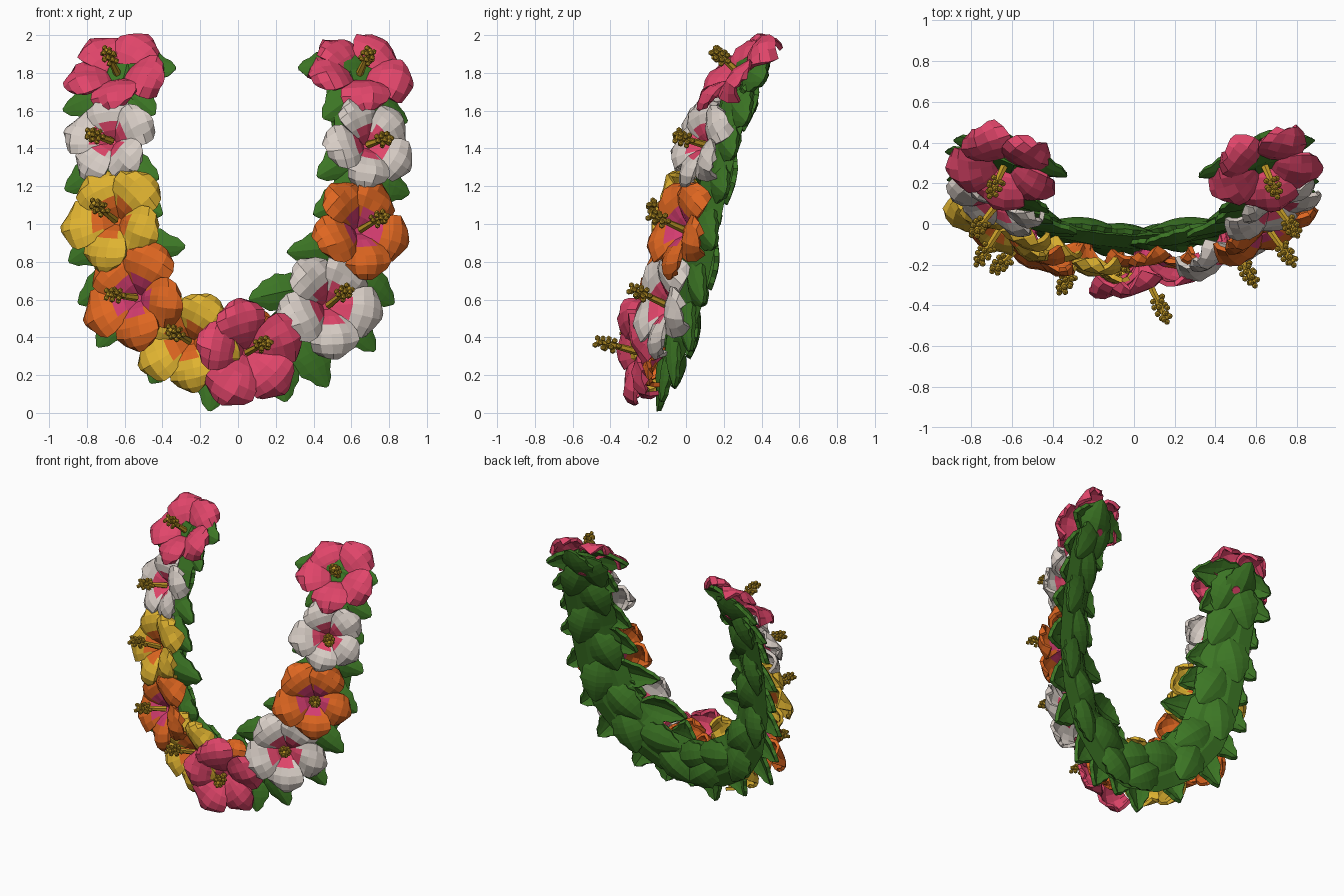
import bpy, bmesh, math, random
from mathutils import Vector, Matrix

if "Cube" in bpy.data.objects:
    bpy.data.objects.remove(bpy.data.objects["Cube"])

random.seed(4)


def mat(name, rgb):
    m = bpy.data.materials.new(name)
    m.diffuse_color = (*rgb, 1)
    m.use_nodes = True
    m.node_tree.nodes["Principled BSDF"].inputs["Base Color"].default_value = m.diffuse_color
    return m


PINK = mat("pink", (0.75, 0.06, 0.145))
WHITE = mat("white", (0.68, 0.61, 0.56))
YELLOW = mat("yellow", (0.74, 0.45, 0.03))
ORANGE = mat("orange", (0.74, 0.135, 0.015))
MAGENTA = mat("magenta", (0.65, 0.045, 0.16))
GOLD = mat("gold", (0.54, 0.32, 0.02))
GREEN = mat("leaf green", (0.045, 0.18, 0.018))


def finish(bm, name, mats, thick=0):
    me = bpy.data.meshes.new(name)
    bmesh.ops.recalc_face_normals(bm, faces=bm.faces)
    bm.to_mesh(me)
    bm.free()
    ob = bpy.data.objects.new(name, me)
    bpy.context.collection.objects.link(ob)
    for m in mats:
        me.materials.append(m)
    if thick:
        s = ob.modifiers.new("thickness", "SOLIDIFY")
        s.thickness, s.offset = thick, 0
    return ob


def grid(bm, rows, rule=None):
    """Skin rows of points; rule(i, j) gives the material index."""
    vs = [[bm.verts.new(p) for p in r] for r in rows]
    for i in range(len(vs) - 1):
        for j in range(len(vs[0]) - 1):
            f = bm.faces.new((vs[i][j], vs[i][j + 1], vs[i + 1][j + 1], vs[i + 1][j]))
            if rule:
                f.material_index = rule(i, j)


# Spine of the garland: right half mirrored to the left
HALF = [(0, -.09, .30), (.2, -.07, .33), (.42, -.02, .47), (.57, .04, .68), (.65, .09, .95),
        (.67, .15, 1.25), (.67, .23, 1.55), (.64, .30, 1.75), (.62, .34, 1.83)]
CTRL = [Vector((-x, y, z)) for x, y, z in HALF[:0:-1]] + [Vector(p) for p in HALF]
SPINE = [a.lerp(b, k / 4) for a, b in zip(CTRL, CTRL[1:]) for k in range(4)] + [CTRL[-1]]


def frame(i):
    """Tangent, sideways and front-facing directions on the spine."""
    t = (SPINE[min(i + 2, len(SPINE) - 1)] - SPINE[max(i - 2, 0)]).normalized()
    p = SPINE[i]
    n = Vector((0.6 * p.x, -0.9, 0.1))
    n = (n - t * n.dot(t)).normalized()
    return t, t.cross(n), n


# Green backing strip with a lens-shaped section
bm = bmesh.new()
rows = []
for i in range(0, len(SPINE), 2):
    t, s, n = frame(i)
    w = 0.17 if 4 < i < len(SPINE) - 5 else 0.11
    rows.append([SPINE[i] + s * w * a + n * b for a, b in
                 ((-1, -.01), (-.45, .04), (.45, .04), (1, -.01), (.45, -.045), (-.45, -.045), (-1, -.01))])
grid(bm, rows)
bmesh.ops.remove_doubles(bm, verts=bm.verts, dist=1e-5)
bmesh.ops.holes_fill(bm, edges=bm.edges)
finish(bm, "backing_strip", [GREEN])


# Leaf: folded ovate blade with a toothed edge
LEAF = [(0, .12), (.12, .55), (.26, .88), (.36, .84), (.5, 1.0), (.6, .82), (.72, .76), (.82, .48), (.91, .36), (1, .02)]


def leaf(name, base, tip, n, width):
    d = tip - base
    s = d.cross(n).normalized()
    n = s.cross(d).normalized()
    bm = bmesh.new()
    rows = []
    for v, w in LEAF:
        c = base + d * v + n * 0.035 * math.sin(math.pi * v)
        rows.append([c + s * u * w * width - n * 0.035 * abs(u) * w * (1.3 if abs(u) == 1 else 1)
                     for u in (-1, -.5, 0, .5, 1)])
    grid(bm, rows)
    finish(bm, name, [GREEN], 0.026)


# Leaf tips (x, z) as seen from the front
TIPS = [(-.33, 1.82), (-.92, 1.60), (-.44, 1.58), (-.91, 1.18), (-.42, 1.24), (-.89, .80), (-.28, .88),
        (-.88, 1.40), (-.87, 1.00), (-.74, .35), (-.46, .16), (-.15, .01), (-.84, .58), (-.30, .62),
        (.25, .06), (.47, .14), (.72, .33), (.82, .58), (.89, .88), (.90, 1.16), (.89, 1.54), (.87, 1.36),
        (.32, 1.82), (.45, 1.56), (.42, 1.25), (.26, .85), (.06, .58), (.05, .07), (.88, 1.76),
        (.40, 1.05), (.36, .72), (-.88, 1.76), (-.40, 1.05)]
for k, (x, z) in enumerate(TIPS):
    up = 0.12 if z > 0.3 else 0.0
    i = min(range(len(SPINE)), key=lambda q: (SPINE[q].x - x) ** 2 + (SPINE[q].z - z - up) ** 2)
    p = SPINE[i]
    t, s, n = frame(i)
    tip = Vector((x, p.y + 0.36 * (abs(x) - abs(p.x)) + 0.3 * min(0, z - p.z) + 0.01, z))
    base = p - (tip - p) * 0.3 + n * random.uniform(-.02, .03)
    leaf(f"side_leaf_{k + 1}", base, tip, n, 0.115)
leaf("inner_leaf", Vector((.38, -.01, .67)), Vector((.06, -.09, .60)), Vector((.25, -1, .1)), 0.10)

# Overlapping leaves down the back of both arms
for k, i in enumerate(range(2, len(SPINE) - 2, 3)):
    t, s, n = frame(i)
    side = 1 if k % 2 else -1
    down = t if SPINE[i].x < 0 else -t
    a = SPINE[i] - n * 0.035 - down * 0.10
    leaf(f"back_leaf_{k + 1}", a, a + down * 0.30 + s * side * 0.12 - n * 0.01, -n, 0.12)
# Upright leaves closing the two top ends
for x in (-1, 1):
    leaf("top_leaf", Vector((x * .64, .28, 1.64)), Vector((x * .67, .45, 1.92)), Vector((0, .7, -.6)), 0.13)

# Petal outline: distance along, half width, height (funnel, cup, then curling rim)
PETAL = [(.02, .04, -.30), (.10, .11, -.12), (.24, .22, .05), (.40, .34, .16), (.58, .43, .23),
         (.76, .45, .24), (.91, .36, .18), (1, .19, .10)]


def flower(name, colour, core, centre, normal, tip, R, phase):
    c, tip = Vector(centre), Vector(tip)
    n = Vector(normal).normalized()
    ex = Vector((0, 0, 1)).cross(n)
    ex = (ex if ex.x > 0 else -ex).normalized()
    ey = n.cross(ex).normalized()
    if ey.z < 0:
        ey = -ey
    # five petals
    bm = bmesh.new()
    for k in range(5):
        a = math.radians(phase + 72 * k + random.uniform(-5, 5))
        d = ex * math.cos(a) + ey * math.sin(a)
        s = -ex * math.sin(a) + ey * math.cos(a)
        L = R * random.uniform(.97, 1.07)
        rows = []
        for i, (v, w, h) in enumerate(PETAL):
            row = []
            for u in (-1, -.62, -.22, .22, .62, 1):
                rip = .035 * math.sin(5 * u + i + k) * v
                row.append(c + d * L * (v - .13 * u * u * v * v) + s * L * w * u
                           + n * L * (h + .09 * u * v - .16 * u * u * v + rip))
            rows.append(row)
        grid(bm, rows, lambda i, j: int(i < (3 if j in (1, 2, 3) else 2)))
    finish(bm, name + "_petals", [colour, core], 0.024)
    # throat joining flower to garland
    bm = bmesh.new()
    m = Matrix.Translation(c - n * .07) @ n.to_track_quat('Z', 'Y').to_matrix().to_4x4()
    bmesh.ops.create_cone(bm, cap_ends=True, segments=8, radius1=.03, radius2=.05, depth=.08, matrix=m)
    finish(bm, name + "_throat", [core])
    # stamen column with pollen beads
    bm = bmesh.new()
    d = tip - c
    q = d.to_track_quat('Z', 'Y').to_matrix().to_4x4()
    bmesh.ops.create_cone(bm, cap_ends=True, segments=6, radius1=.021, radius2=.013, depth=d.length,
                          matrix=Matrix.Translation(c + d * .5) @ q)
    for k in range(16):
        a = k * 2.4
        f = .56 + .46 * k / 15
        r = .030 if k < 11 else .022
        end = c + d * f + q.to_3x3() @ Vector((math.cos(a) * r, math.sin(a) * r, 0))
        e = end - (c + d * (f - .08))
        bmesh.ops.create_icosphere(bm, subdivisions=1, radius=.016, matrix=Matrix.Translation(end))
        bmesh.ops.create_cone(bm, segments=4, radius1=.005, radius2=.005, depth=e.length,
                              matrix=Matrix.Translation(end - e / 2) @ e.to_track_quat('Z', 'Y').to_matrix().to_4x4())
    finish(bm, name + "_stamen", [GOLD])


flower("pink_flower_left", PINK, PINK, (-.635, .29, 1.79), (-.2, -.68, .7), (-.70, .15, 1.92), .27, 58)
flower("white_flower_left", WHITE, PINK, (-.67, .10, 1.44), (-.4, -.85, .3), (-.79, -.05, 1.48), .25, 100)
flower("yellow_flower_left", YELLOW, ORANGE, (-.65, -.01, 1.02), (-.4, -.85, .2), (-.765, -.19, 1.11), .285, 50)
flower("orange_flower_left", ORANGE, MAGENTA, (-.54, -.09, .61), (-.4, -.87, .1), (-.69, -.23, .63), .29, 65)
flower("yellow_flower_bottom", YELLOW, ORANGE, (-.26, -.15, .38), (-.3, -.92, .05), (-.36, -.33, .44), .28, 60)
flower("orange_flower_bottom", ORANGE, MAGENTA, (.08, -.155, .34), (.05, -1, .1), (-.14, -.24, .43), .22, 90)
flower("pink_flower_bottom", PINK, PINK, (.05, -.24, .32), (.2, -1, -.08), (.16, -.47, .38), .29, 100)
flower("white_flower_bottom", WHITE, PINK, (.48, -.10, .57), (.38, -.9, .13), (.59, -.29, .66), .295, 60)
flower("orange_flower_right", ORANGE, MAGENTA, (.65, -.01, .97), (.45, -.85, .22), (.78, -.19, 1.05), .275, 55)
flower("white_flower_right", WHITE, PINK, (.69, .10, 1.42), (.42, -.85, .3), (.80, -.05, 1.46), .255, 112)
flower("pink_flower_right", PINK, PINK, (.64, .29, 1.79), (.2, -.68, .7), (.70, .15, 1.92), .27, 122)
